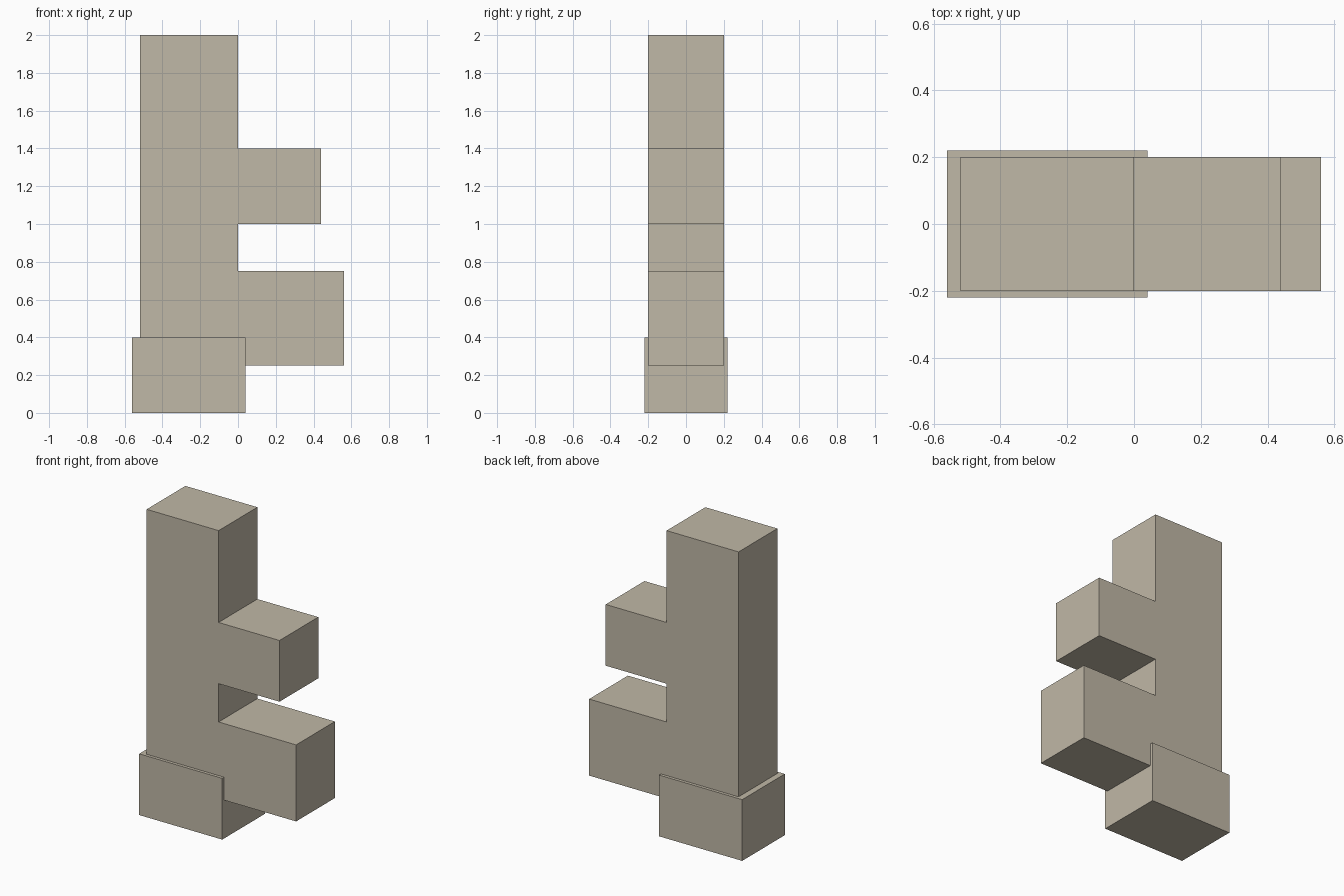
import bpy
import bmesh

if "Cube" in bpy.data.objects:
    bpy.data.objects.remove(bpy.data.objects["Cube"])

# Single stone-coloured finish
stone = bpy.data.materials.new("warm_stone")
stone.diffuse_color = (0.53, 0.48, 0.385, 1.0)
stone.use_nodes = True
stone.node_tree.nodes["Principled BSDF"].inputs["Base Color"].default_value = stone.diffuse_color


def extrude_profile(name, outline, half_depth):
    """Extrude an x-z outline evenly along y."""
    bm = bmesh.new()
    face = bm.faces.new([bm.verts.new((x, -half_depth, z)) for x, z in outline])
    result = bmesh.ops.extrude_face_region(bm, geom=[face])
    for item in result["geom"]:
        if isinstance(item, bmesh.types.BMVert):
            item.co.y = half_depth
    bmesh.ops.recalc_face_normals(bm, faces=bm.faces)
    mesh = bpy.data.meshes.new(name)
    bm.to_mesh(mesh)
    bm.free()
    mesh.materials.append(stone)
    obj = bpy.data.objects.new(name, mesh)
    bpy.context.collection.objects.link(obj)
    return obj


# Column with its two side arms
extrude_profile("column_with_arms", [
    (-0.52, 0.25), (0.56, 0.25), (0.56, 0.75), (0.0, 0.75),
    (0.0, 1.0), (0.44, 1.0), (0.44, 1.4), (0.0, 1.4),
    (0.0, 2.0), (-0.52, 2.0),
], 0.20)

# Wider block at the foot of the column
extrude_profile("foot_block", [
    (-0.56, 0.0), (0.04, 0.0), (0.04, 0.4), (-0.56, 0.4),
], 0.22)
